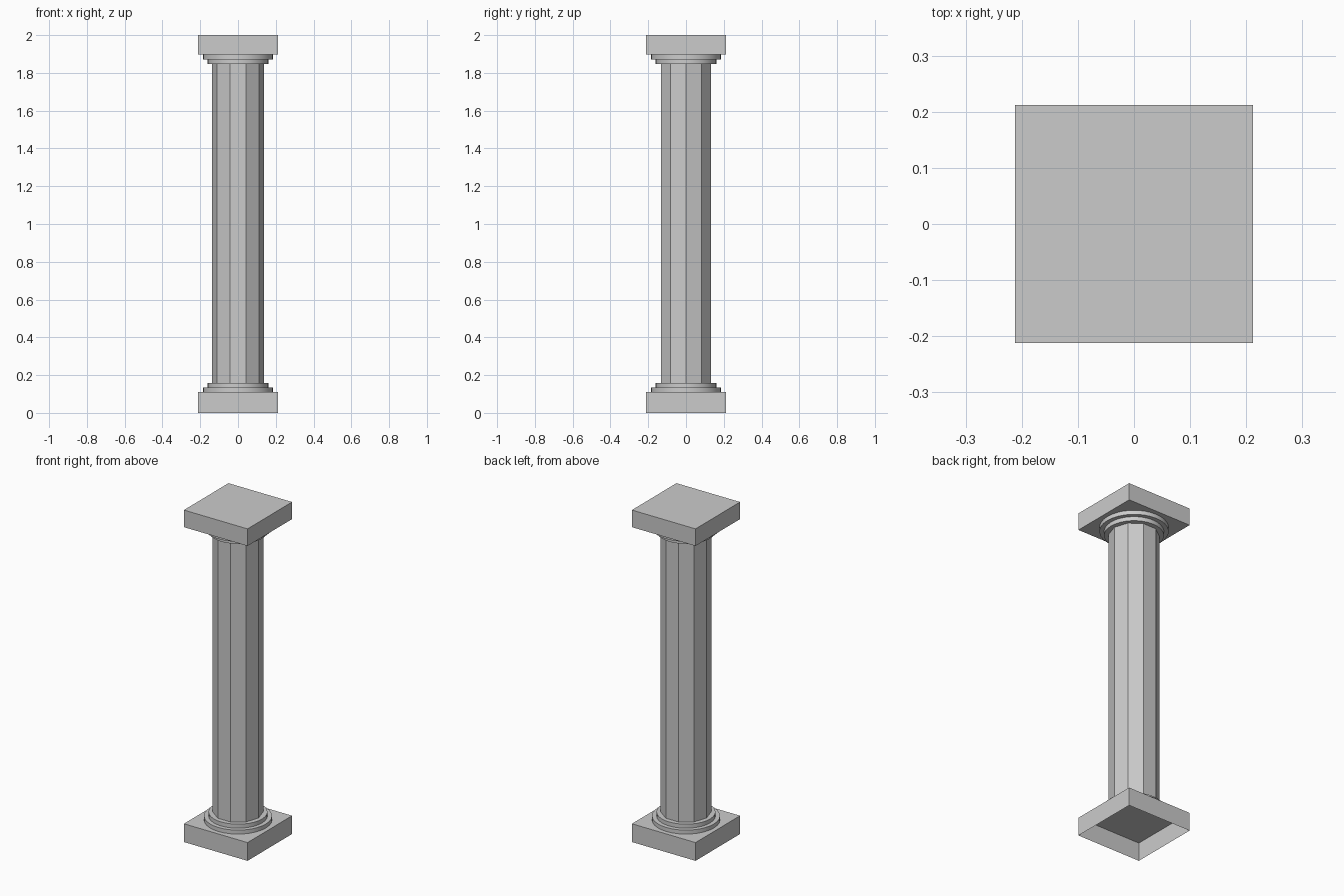
import bpy, bmesh
from mathutils import Matrix

if "Cube" in bpy.data.objects:
    bpy.data.objects.remove(bpy.data.objects["Cube"])


def finish(name, bm, smooth=False):
    mesh = bpy.data.meshes.new(name)
    bm.to_mesh(mesh)
    bm.free()
    obj = bpy.data.objects.new(name, mesh)
    bpy.context.collection.objects.link(obj)
    if smooth:
        bpy.ops.object.select_all(action='DESELECT')
        obj.select_set(True)
        bpy.context.view_layer.objects.active = obj
        bpy.ops.object.shade_smooth_by_angle()
    return obj


def block(name, half, z0, z1, open_bottom=False):
    bm = bmesh.new()
    bmesh.ops.create_cube(bm, size=1, matrix=Matrix.Translation((0, 0, (z0 + z1) / 2))
                          @ Matrix.Diagonal((2 * half, 2 * half, z1 - z0, 1)))
    if open_bottom:
        bm.normal_update()
        bottom = [f for f in bm.faces if f.normal.z < -0.9]
        bmesh.ops.delete(bm, geom=bottom, context='FACES_ONLY')
    return finish(name, bm)


def drum(name, radius, z0, z1, sides, smooth=False):
    # first corner sits on the x axis
    bm = bmesh.new()
    rot = Matrix.Rotation(1.5707963, 4, 'Z')
    bmesh.ops.create_cone(bm, cap_ends=True, segments=sides, radius1=radius, radius2=radius,
                          depth=z1 - z0, matrix=Matrix.Translation((0, 0, (z0 + z1) / 2)) @ rot)
    return finish(name, bm, smooth)


# square plinth (hollow underneath) and top slab
block("plinth", 0.212, 0, 0.11, open_bottom=True)
block("top_slab", 0.212, 1.897, 2.0)

# ten-sided shaft
drum("shaft", 0.138, 0.158, 1.847, 10)

# stepped round mouldings at both ends
for end, levels in (("base", (0.11, 0.134, 0.158)), ("capital", (1.897, 1.872, 1.847))):
    for part, radius, a, b in (("wide_ring", 0.186, levels[0], levels[1]),
                               ("narrow_ring", 0.161, levels[1], levels[2])):
        drum(f"{end}_{part}", radius, min(a, b), max(a, b), 32, smooth=True)
